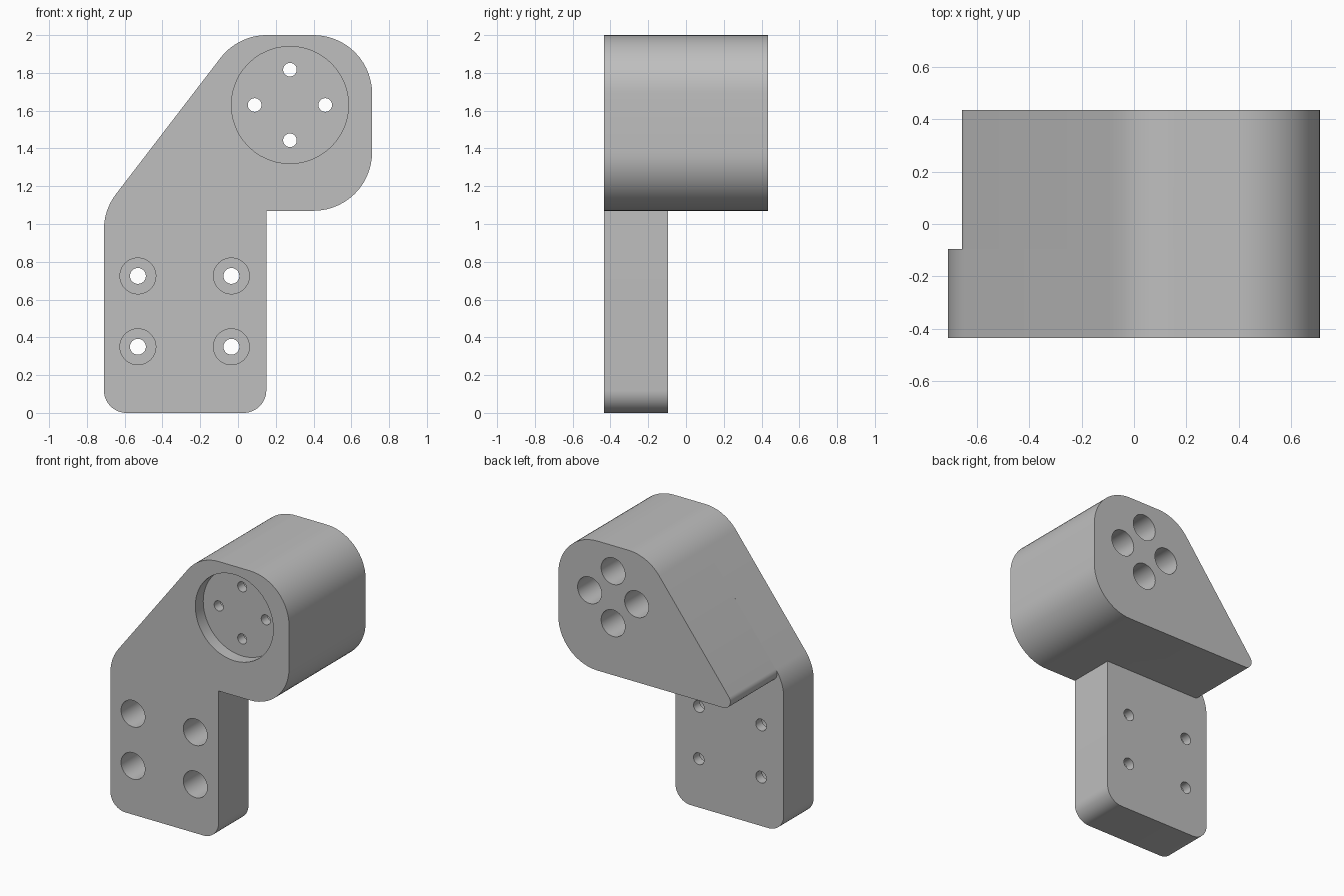
import bpy, bmesh, math
from mathutils import Vector

default = bpy.data.objects.get("Cube")
if default:
    bpy.data.objects.remove(default, do_unlink=True)

FRONT, PLATE_BACK, BACK = -0.435, -0.095, 0.435

grey = bpy.data.materials.new("plain grey")
grey.use_nodes = True
grey.diffuse_color = (0.52, 0.52, 0.52, 1)
grey.node_tree.nodes["Principled BSDF"].inputs["Base Color"].default_value = grey.diffuse_color


def rounded(corners, steps=14):
    """Outline with each (x, z, radius) corner replaced by an arc."""
    points = []
    for i, (x, z, r) in enumerate(corners):
        p = Vector((x, z))
        if r == 0:
            points.append(p)
            continue
        a = (Vector(corners[i - 1][:2]) - p).normalized()
        b = (Vector(corners[(i + 1) % len(corners)][:2]) - p).normalized()
        half = a.angle(b) / 2
        centre = p + (a + b).normalized() * (r / math.sin(half))
        start = p + a * (r / math.tan(half)) - centre
        end = p + b * (r / math.tan(half)) - centre
        sweep = math.pi - 2 * half
        for k in range(steps + 1):
            t = k / steps
            arc = start * math.sin((1 - t) * sweep) + end * math.sin(t * sweep)
            points.append(centre + arc / math.sin(sweep))
    return points


def loft(name, sections):
    """Solid through matching outlines, each given as (y, points)."""
    bm = bmesh.new()
    rings = [[bm.verts.new((p[0], y, p[1])) for p in pts] for y, pts in sections]
    n = len(rings[0])
    for lower, upper in zip(rings, rings[1:]):
        for i in range(n):
            j = (i + 1) % n
            bm.faces.new((lower[i], lower[j], upper[j], upper[i]))
    bm.faces.new(rings[0])
    bm.faces.new(rings[-1])
    bmesh.ops.recalc_face_normals(bm, faces=bm.faces[:])
    mesh = bpy.data.meshes.new(name)
    bm.to_mesh(mesh)
    bm.free()
    mesh.materials.append(grey)
    obj = bpy.data.objects.new(name, mesh)
    bpy.context.collection.objects.link(obj)
    return obj


def circle(x, z, r, n=48):
    return [(x + r * math.cos(math.tau * i / n), z + r * math.sin(math.tau * i / n))
            for i in range(n)]


def bore(x, z, *steps):
    """Stepped round cutter along y from (y, radius) pairs."""
    return loft("bore_cutter", [(y, circle(x, z, r)) for y, r in steps])


def combine(body, tool, operation):
    tool.hide_render = True
    mod = body.modifiers.new(operation.lower(), "BOOLEAN")
    mod.operation, mod.object, mod.solver = operation, tool, "EXACT"
    bpy.context.view_layer.objects.active = body
    bpy.ops.object.modifier_apply(modifier=mod.name)
    bpy.data.objects.remove(tool, do_unlink=True)


# Front plate and the thick head behind its upper half
SIDE, HEAD_Z, R = 0.71, 1.07, 0.31
head_right = [(SIDE, HEAD_Z, R), (SIDE, 2, R), (0, 2, R)]
plate = rounded([(-SIDE, 0, 0.12), (0.15, 0, 0.12), (0.15, HEAD_Z, 0)]
                + head_right + [(-SIDE, 1.075, R)])
head = rounded([(-0.7138, HEAD_Z, 0.055)] + head_right)
bracket = loft("bracket", [(FRONT, plate), (PLATE_BACK, plate)])
combine(bracket, loft("head_block", [(PLATE_BACK, head), (BACK, head)]), "UNION")

# Counterbored mounting holes in the plate
for x in (-0.53, -0.035):
    for z in (0.35, 0.725):
        combine(bracket, bore(x, z, (FRONT - 0.1, 0.095), (-0.165, 0.095),
                              (-0.165, 0.042), (0, 0.042)), "DIFFERENCE")

# Round recess in the front of the head
CX, CZ, FLOOR = 0.275, 1.63, FRONT + 0.09
combine(bracket, bore(CX, CZ, (FRONT - 0.1, R), (FLOOR, R)), "DIFFERENCE")

# Four holes through the recess floor, bored wide from the back
for dx, dz in ((1, 0), (0, 1), (-1, 0), (0, -1)):
    combine(bracket, bore(CX + 0.187 * dx, CZ + 0.187 * dz,
                          (FLOOR - 0.05, 0.036), (FLOOR + 0.07, 0.036),
                          (FLOOR + 0.07, 0.095), (BACK + 0.1, 0.095)), "DIFFERENCE")

# Smooth curved walls, crisp edges
bpy.ops.object.select_all(action="DESELECT")
bracket.select_set(True)
bpy.context.view_layer.objects.active = bracket
bpy.ops.object.shade_smooth_by_angle(angle=math.radians(30))
